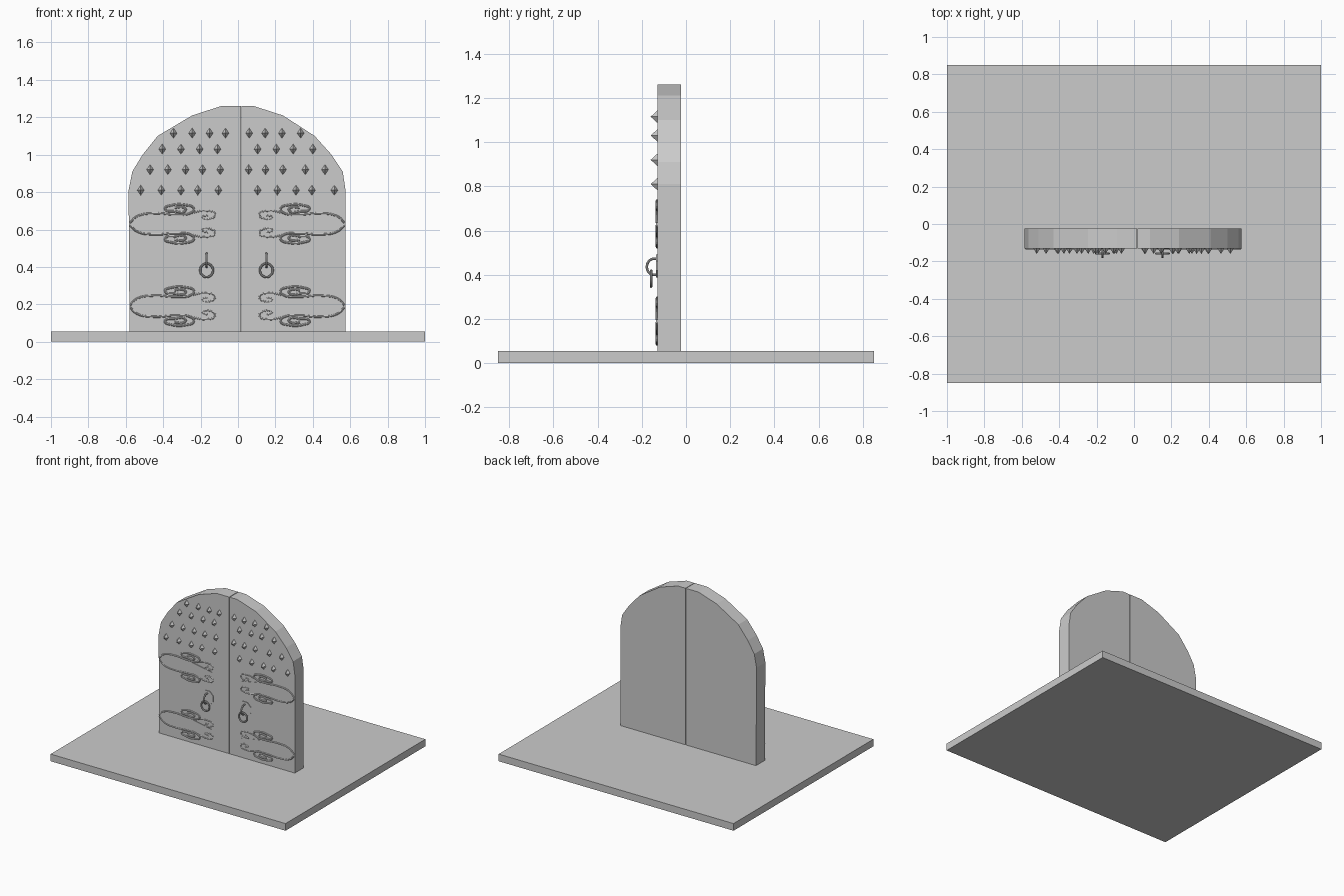
import bpy, bmesh, math
from mathutils import Vector

if "Cube" in bpy.data.objects:
    bpy.data.objects.remove(bpy.data.objects["Cube"])

FRONT, BACK = -0.13, -0.023   # door faces
MID = -0.004                  # mirror line of the doors


def link(name, bm):
    bmesh.ops.recalc_face_normals(bm, faces=bm.faces)
    me = bpy.data.meshes.new(name)
    bm.to_mesh(me)
    bm.free()
    ob = bpy.data.objects.new(name, me)
    bpy.context.collection.objects.link(ob)
    return ob


def slab(name, outline, y0, y1):
    """Extrude an x/z outline from y0 to y1."""
    bm = bmesh.new()
    f = bm.faces.new([bm.verts.new((x, y0, z)) for x, z in outline])
    ext = bmesh.ops.extrude_face_region(bm, geom=[f])
    vs = [v for v in ext["geom"] if isinstance(v, bmesh.types.BMVert)]
    bmesh.ops.translate(bm, vec=(0, y1 - y0, 0), verts=vs)
    return link(name, bm)


def tube(name, paths, radius, res=3, closed=False):
    """Round wire along smooth paths, converted to a mesh."""
    cu = bpy.data.curves.new(name, 'CURVE')
    cu.dimensions = '3D'
    cu.resolution_u = 5
    cu.bevel_depth = radius
    cu.bevel_resolution = res
    cu.use_fill_caps = True
    for pts in paths:
        sp = cu.splines.new('BEZIER')
        sp.bezier_points.add(len(pts) - 1)
        sp.use_cyclic_u = closed
        for bp, p in zip(sp.bezier_points, pts):
            bp.co = p
            bp.handle_left_type = bp.handle_right_type = 'AUTO'
    ob = bpy.data.objects.new(name, cu)
    bpy.context.collection.objects.link(ob)
    bpy.ops.object.select_all(action='DESELECT')
    ob.select_set(True)
    bpy.context.view_layer.objects.active = ob
    bpy.ops.object.convert(target='MESH')
    bpy.ops.object.shade_smooth_by_angle()
    return bpy.context.view_layer.objects.active


# base plate
slab("base_plate", [(-1, 0), (1, 0), (1, 0.055), (-1, 0.055)], -0.85, 0.85)

# two door leaves with a faceted arch
slab("left_door", [(0.016, 0.05), (-0.58, 0.05), (-0.585, 0.81), (-0.565, 0.91),
                   (-0.51, 1.0), (-0.43, 1.10), (-0.245, 1.21), (-0.09, 1.26),
                   (0.016, 1.26)], FRONT, BACK)
slab("right_door", [(0.02, 0.05), (0.575, 0.05), (0.575, 0.81), (0.56, 0.91),
                    (0.5, 1.0), (0.41, 1.10), (0.24, 1.21), (0.085, 1.26),
                    (0.02, 1.26)], FRONT, BACK)

# diamond studs
rows = {1.115: (-0.345, -0.245, -0.152, -0.067, 0.06, 0.145, 0.235, 0.335),
        1.03: (-0.405, -0.305, -0.205, -0.11, 0.105, 0.205, 0.295, 0.40),
        0.92: (-0.47, -0.375, -0.28, -0.19, -0.095, 0.057, 0.147, 0.24, 0.36, 0.465),
        0.81: (-0.52, -0.41, -0.305, -0.215, -0.105, 0.105, 0.21, 0.31, 0.395, 0.515)}
bm = bmesh.new()
for z, xs in rows.items():
    for x in xs:
        ring = [bm.verts.new((x + dx, FRONT + 0.002, z + dz))
                for dx, dz in ((0.02, 0), (0, 0.029), (-0.02, 0), (0, -0.029))]
        tip = bm.verts.new((x, -0.16, z))
        bm.faces.new(ring)
        for i in range(4):
            bm.faces.new((ring[i], ring[(i + 1) % 4], tip))
link("diamond_studs", bm)

# scrolled strap hinges: thin strap plus wire scrolls mirrored above and below
scroll = [(-0.578, 0.005), (-0.54, 0.04), (-0.45, 0.056), (-0.33, 0.05), (-0.25, 0.06),
          (-0.235, 0.08), (-0.28, 0.101), (-0.36, 0.098), (-0.39, 0.082), (-0.34, 0.067),
          (-0.28, 0.073), (-0.29, 0.087), (-0.34, 0.085)]
curl = [(-0.25, 0.058), (-0.17, 0.07), (-0.122, 0.05), (-0.15, 0.026), (-0.19, 0.033),
        (-0.16, 0.046)]
strap = [(-0.578, 0.005), (-0.54, 0.04), (-0.45, 0.056), (-0.33, 0.05), (-0.22, 0.03),
         (-0.13, 0.012)]
for side, sname in ((1, "left"), (-1, "right")):
    def mx(x):
        return x if side == 1 else 2 * MID - x
    for zc, zname in ((0.63, "upper"), (0.19, "lower")):
        half = [(mx(x), z) for x, z in strap]
        slab(f"{sname}_{zname}_hinge_strap",
             [(x, zc + z) for x, z in half] + [(x, zc - z) for x, z in reversed(half)],
             FRONT - 0.003, FRONT + 0.005)
        paths = [[(mx(x), y, zc + s * z) for x, z in p]
                 for p, y in ((scroll, FRONT - 0.001), (curl, FRONT + 0.003))
                 for s in (1, -1)]
        tube(f"{sname}_{zname}_hinge_scroll", paths, 0.006, 2)

# handles: octagonal plate, bent staple, hanging ring
for cx, sname in ((-0.168, "left"), (0.152, "right")):
    angles = [math.radians(22.5 + 45 * i) for i in range(8)]
    slab(f"{sname}_handle_plate",
         [(cx + 0.056 * math.cos(a), 0.44 + 0.056 * math.sin(a)) for a in angles],
         FRONT - 0.005, FRONT + 0.005)
    tube(f"{sname}_handle_staple",
         [[(cx, -0.13, 0.472), (cx, -0.16, 0.468), (cx, -0.177, 0.435),
           (cx, -0.16, 0.403), (cx, -0.13, 0.4)]], 0.006)
    tube(f"{sname}_handle_ring",
         [[(cx + 0.034 * math.cos(i * math.pi / 4), -0.158,
            0.382 + 0.036 * math.sin(i * math.pi / 4)) for i in range(8)]],
         0.006, 3, True)
